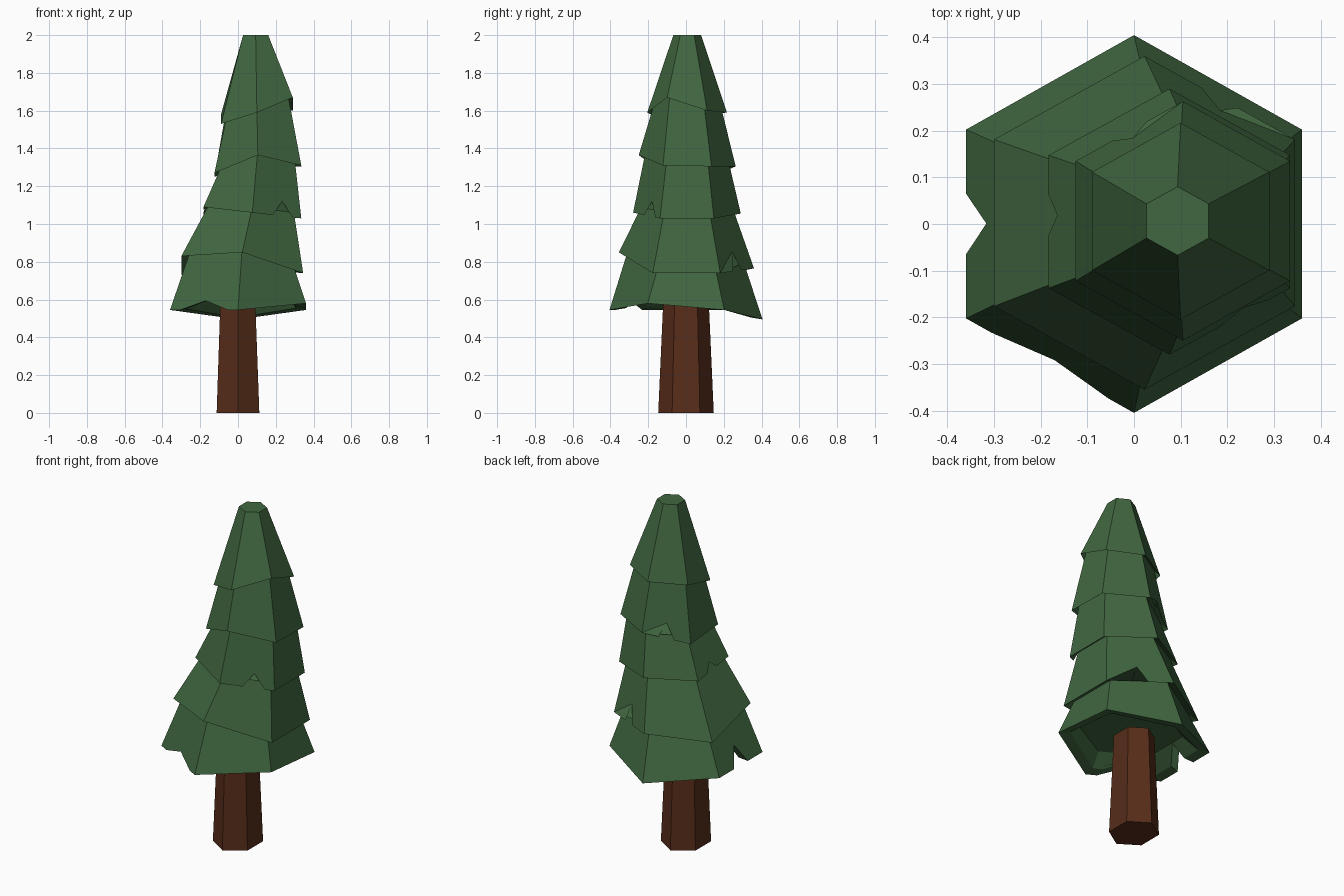
import bpy, bmesh
from mathutils import Vector

if "Cube" in bpy.data.objects:
    bpy.data.objects.remove(bpy.data.objects["Cube"])


def material(name, rgb):
    m = bpy.data.materials.new(name)
    m.diffuse_color = (*rgb, 1)
    m.use_nodes = True
    m.node_tree.nodes["Principled BSDF"].inputs["Base Color"].default_value = m.diffuse_color
    return m


def finish(bm, name, mat):
    bmesh.ops.recalc_face_normals(bm, faces=bm.faces)
    me = bpy.data.meshes.new(name)
    bm.to_mesh(me)
    bm.free()
    me.materials.append(mat)
    ob = bpy.data.objects.new(name, me)
    bpy.context.collection.objects.link(ob)


def hexagon(x0, x1, y0, y1, zs):
    # corners: front, right front, right back, back, left back, left front
    cx, cy, q = (x0 + x1) / 2, (y0 + y1) / 2, (y1 - y0) / 4
    xy = [(cx, y0), (x1, cy - q), (x1, cy + q), (cx, y1), (x0, cy + q), (x0, cy - q)]
    return [Vector((x, y, z)) for (x, y), z in zip(xy, zs)]


def shrink(ring, s, dz):
    c = sum(ring, Vector()) / 6
    return [Vector((c.x + (p.x - c.x) * s, c.y + (p.y - c.y) * s, p.z + dz)) for p in ring]


# Trunk
bm = bmesh.new()
lo = [bm.verts.new(p) for p in hexagon(-.113, .113, -.147, .147, [0] * 6)]
hi = [bm.verts.new(p) for p in hexagon(-.093, .091, -.12, .12, [.6] * 6)]
bm.faces.new(lo)
bm.faces.new(hi)
for i in range(6):
    j = (i + 1) % 6
    bm.faces.new((lo[i], lo[j], hi[j], hi[i]))
finish(bm, "trunk", material("bark", (.095, .026, .01)))

# Foliage tiers: lower rims, leaning towards +x as they rise
rims = [
    hexagon(-.36, .36, -.405, .405, [.545, .58, .545, .495, .545, .545]),
    hexagon(-.30, .345, -.355, .36, [.85, .74, .74, .765, .73, .83]),
    hexagon(-.183, .335, -.28, .29, [1.06, 1.03, 1.03, 1.055, 1.05, 1.09]),
    hexagon(-.125, .335, -.25, .263, [1.365, 1.31, 1.305, 1.305, 1.25, 1.27]),
    hexagon(-.09, .29, -.205, .217, [1.59, 1.67, 1.60, 1.59, 1.58, 1.53]),
]
tops = [shrink(r, .85, .03) for r in rims[1:]]
tops.append(hexagon(.027, .16, -.067, .08, [2] * 6))

# Notches (tier, edge): centre along edge, half width, depth up the side
notches = {(0, 4): (.5, .16, .4), (0, 5): (.5, .35, .15), (1, 2): (.5, .12, .32),
           (2, 0): (.62, .2, .25), (2, 4): (.45, .15, .2), (3, 3): (.5, .16, .25)}

bm = bmesh.new()


def chain(t, i, lower, upper, vl):
    # verts along one rim edge, with the notch points between the corners
    j = (i + 1) % 6
    pts = [vl[i]]
    if (t, i) in notches:
        c, w, d = notches[t, i]
        mid = lower[i].lerp(lower[j], c).lerp(upper[i].lerp(upper[j], c), d)
        pts += [bm.verts.new(lower[i].lerp(lower[j], c - w)), bm.verts.new(mid),
                bm.verts.new(lower[i].lerp(lower[j], c + w))]
    return pts + [vl[j]]


# Hollow underside of the lowest tier
inner = shrink(rims[0], .85, .01)
ceiling = shrink(tops[0], .9, 0)
for p in ceiling:
    p.z = .62
v_in = [bm.verts.new(p) for p in inner]
below = [bm.verts.new(p) for p in ceiling]
bm.faces.new(below)

for t, (rim, top) in enumerate(zip(rims, tops)):
    v_rim = [bm.verts.new(p) for p in rim]
    v_top = [bm.verts.new(p) for p in top]
    for i in range(6):
        j = (i + 1) % 6
        edge = chain(t, i, rim, top, v_rim)
        bm.faces.new(edge + [v_top[j], v_top[i]])
        if t == 0:
            lip = chain(t, i, inner, shrink(top, .85, 0), v_in)
            for k in range(len(edge) - 1):
                bm.faces.new((edge[k], lip[k], lip[k + 1], edge[k + 1]))
            bm.faces.new(lip + [below[j], below[i]])
        else:
            bm.faces.new(edge[::-1] + [below[i], below[j]])
    below = v_top
bm.faces.new(below)
finish(bm, "foliage", material("needles", (.052, .135, .052)))
